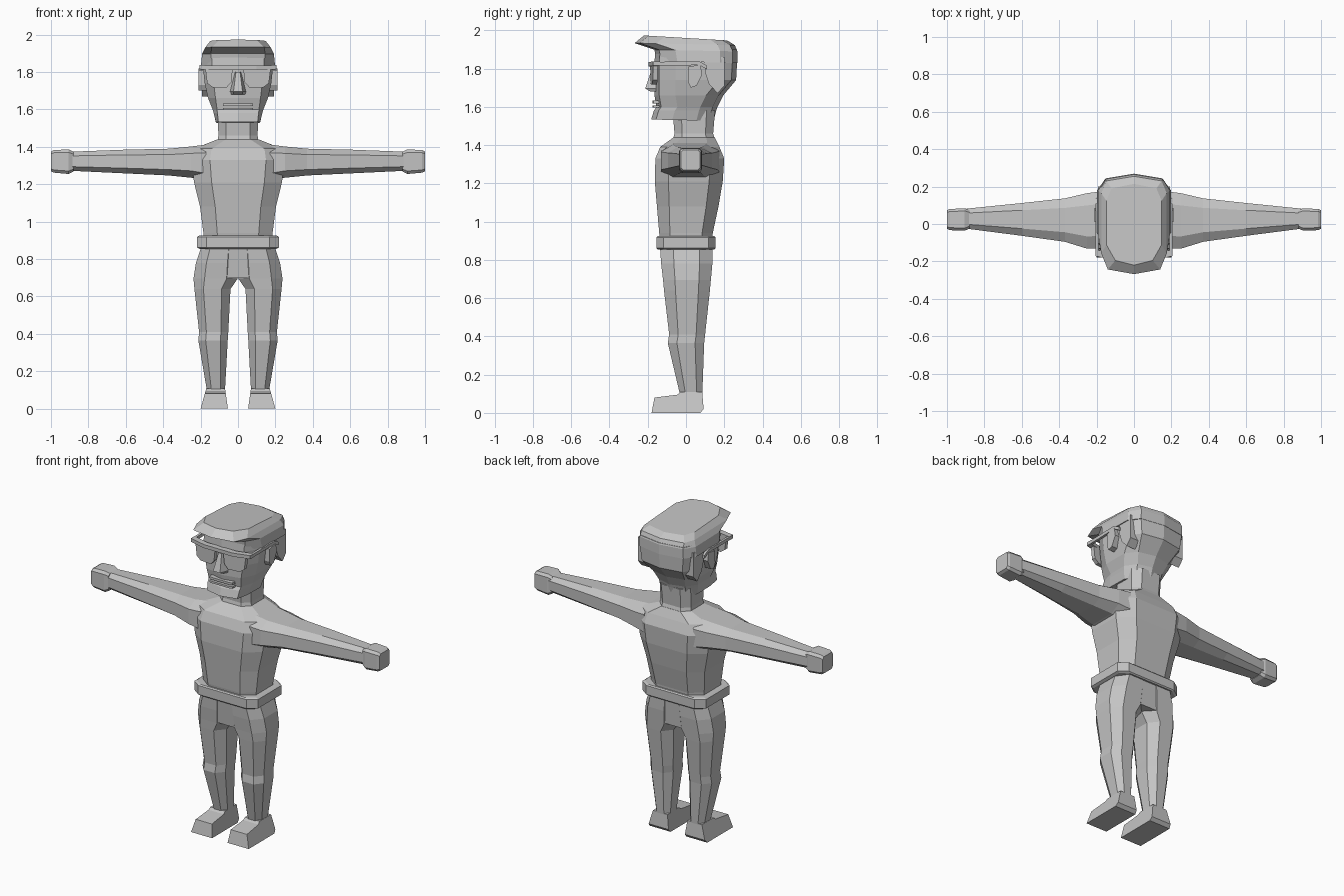
import bpy, bmesh
from mathutils import Vector

grey = bpy.data.materials.new("plain grey")
grey.diffuse_color = (0.55, 0.55, 0.55, 1)


def finish(name, bm, mirror=False):
    """Optionally mirror across x, fix normals and make a flat-shaded object."""
    if mirror:
        copy = bmesh.ops.duplicate(bm, geom=bm.verts[:] + bm.edges[:] + bm.faces[:])["geom"]
        for v in copy:
            if isinstance(v, bmesh.types.BMVert):
                v.co.x *= -1
    bmesh.ops.recalc_face_normals(bm, faces=bm.faces[:])
    me = bpy.data.meshes.new(name)
    bm.to_mesh(me)
    bm.free()
    me.materials.append(grey)
    ob = bpy.data.objects.new(name, me)
    bpy.context.collection.objects.link(ob)
    return ob


def loft(name, rings, mirror=False):
    """Skin a list of equal-length point rings and cap both ends."""
    bm = bmesh.new()
    loops = [[bm.verts.new(p) for p in r] for r in rings]
    n = len(loops[0])
    for a, b in zip(loops, loops[1:]):
        for i in range(n):
            j = (i + 1) % n
            bm.faces.new((a[i], a[j], b[j], b[i]))
    bm.faces.new(loops[0])
    bm.faces.new(loops[-1])
    return finish(name, bm, mirror)


def oct8(u0, u1, v0, v1, c=0.25):
    """Rectangle with cut corners."""
    a, b = (u1 - u0) * c, (v1 - v0) * c
    return [(u0 + a, v0), (u1 - a, v0), (u1, v0 + b), (u1, v1 - b),
            (u1 - a, v1), (u0 + a, v1), (u0, v1 - b), (u0, v0 + b)]


def level(z, x0, x1, y0, y1, c=0.25):
    return [(x, y, z) for x, y in oct8(x0, x1, y0, y1, c)]


def across(x, y0, y1, z0, z1, c=0.22):
    return [(x, y, z) for y, z in oct8(y0, y1, z0, z1, c)]


def head_ring(z, wf, w, yf, yb, wb, tilt=0.0):
    """Ten-sided head section: nearly flat face, wide sides, pointed back."""
    half = [(wf, yf + 0.025), (w, yf + 0.11), (w, yb - 0.09), (wb, yb - 0.025)]
    pts = [(0, yf)] + half + [(0, yb)] + [(-x, y) for x, y in reversed(half)]
    return [(x, y, z - tilt * y) for x, y in pts]


# torso and belt
loft("torso", [level(z, -w, w, y0, y1, 0.2) for z, w, y0, y1 in (
    (0.88, 0.18, -0.13, 0.135), (0.94, 0.185, -0.14, 0.14),
    (1.08, 0.203, -0.152, 0.17), (1.21, 0.235, -0.163, 0.192),
    (1.33, 0.25, -0.16, 0.2), (1.39, 0.235, -0.135, 0.175),
    (1.44, 0.11, -0.065, 0.15))])
loft("belt", [level(z, -w, w, -d, d, 0.12) for z, w, d in (
    (0.855, 0.205, 0.148), (0.862, 0.22, 0.155),
    (0.918, 0.22, 0.155), (0.925, 0.208, 0.148))])

# hips and legs
loft("hips", [level(0.70, -0.12, 0.12, -0.118, 0.128, 0.1),
              level(0.88, -0.17, 0.17, -0.136, 0.139, 0.1)])
loft("legs", [level(*r) for r in (
    (0.87, 0.0, 0.195, -0.136, 0.14), (0.78, 0.0, 0.225, -0.13, 0.138),
    (0.695, 0.002, 0.238, -0.12, 0.13), (0.64, 0.04, 0.233, -0.115, 0.125),
    (0.41, 0.052, 0.208, -0.088, 0.1), (0.365, 0.055, 0.212, -0.095, 0.095),
    (0.09, 0.07, 0.165, -0.03, 0.085))], mirror=True)

# boots: side outline widened towards the sole
boot = [(-0.18, 0.0), (0.075, 0.0), (0.092, 0.02), (0.085, 0.108),
        (-0.03, 0.108), (-0.045, 0.095), (-0.165, 0.08)]
loft("boots", [[(xs + k * z, y, z) for y, z in boot]
               for xs, k in ((0.054, 0.14), (0.2, -0.28))], mirror=True)

# arms and fists
loft("arms", [across(*r) for r in (
    (0.17, -0.13, 0.175, 1.215, 1.412), (0.25, -0.132, 0.165, 1.235, 1.402),
    (0.37, -0.095, 0.137, 1.247, 1.39), (0.60, -0.063, 0.112, 1.258, 1.385),
    (0.895, -0.025, 0.082, 1.272, 1.374))], mirror=True)
loft("hands", [across(x, a, b, c, d, 0.12) for x, a, b, c, d in (
    (0.88, -0.024, 0.075, 1.268, 1.374), (0.905, -0.036, 0.084, 1.255, 1.386),
    (0.985, -0.033, 0.08, 1.262, 1.383), (1.0, -0.026, 0.074, 1.27, 1.374))], mirror=True)

# neck
loft("neck", [level(1.40, -0.115, 0.115, -0.075, 0.16, 0.2),
              level(1.46, -0.105, 0.105, -0.06, 0.142, 0.2),
              level(1.58, -0.108, 0.108, -0.07, 0.152, 0.2)])

# face and back of the head
loft("head", [head_ring(*r) for r in (
    (1.53, 0.105, 0.118, -0.182, 0.145, 0.08, 0.02),
    (1.58, 0.11, 0.13, -0.168, 0.158, 0.09),
    (1.60, 0.112, 0.136, -0.155, 0.165, 0.09),
    (1.66, 0.12, 0.16, -0.165, 0.195, 0.11),
    (1.74, 0.13, 0.178, -0.165, 0.262, 0.14),
    (1.83, 0.14, 0.188, -0.165, 0.267, 0.15),
    (1.90, 0.14, 0.185, -0.16, 0.267, 0.15))])
# hair with a swept-forward fringe
loft("hair", [head_ring(*r) for r in (
    (1.835, 0.14, 0.198, -0.155, 0.269, 0.152, 0.02),
    (1.895, 0.145, 0.192, -0.165, 0.269, 0.15, 0.02),
    (1.928, 0.14, 0.175, -0.268, 0.255, 0.148, 0.02),
    (1.96, 0.10, 0.148, -0.22, 0.215, 0.12, 0.06))])
# back hair that runs behind each ear
loft("side_hair", [[(x, y, z) for y, z in (
    (0.1, 1.86), (0.1, 1.78), (0.12, 1.72), (0.165, 1.67),
    (0.2, 1.71), (0.2, 1.86))] for x in (0.13, 0.193)], mirror=True)

# ears
loft("ears", [[(x, y, z) for y, z in (
    (0.012, 1.81), (0.075, 1.82), (0.085, 1.77), (0.055, 1.71),
    (0.025, 1.7), (0.01, 1.73))] for x in (0.15, 0.21)], mirror=True)

# nose: a wedge flaring to the nostrils
loft("nose", [[(-w, -0.14, z), (w, -0.14, z), (w * 0.5, y, z), (-w * 0.5, y, z)]
              for z, w, y in ((1.68, 0.045, -0.185), (1.695, 0.048, -0.213),
                              (1.80, 0.022, -0.178))])

# lips
for name, zs in (("upper_lip", (1.618, 1.632)), ("lower_lip", (1.596, 1.608))):
    loft(name, [level(z, -0.08, 0.08, -0.176, -0.12, 0.1) for z in zs])

# glasses: lenses, brow bar and temples
lens = [(0.028, 1.82), (0.175, 1.82), (0.165, 1.74), (0.135, 1.718),
        (0.06, 1.718), (0.036, 1.745)]
loft("glasses_lenses", [[(x, y + 0.1 * x, z) for x, z in lens]
                        for y in (-0.19, -0.165)], mirror=True)
loft("glasses_brow", [[(x, y, z), (x, y + 0.035, z), (x, y + 0.035, z + 0.022), (x, y, z + 0.022)]
                      for x, y, z in ((-0.205, -0.172, 1.815), (-0.1, -0.195, 1.812),
                                      (0.1, -0.195, 1.812), (0.205, -0.172, 1.815))])
loft("glasses_temples", [[(x, y, z), (x + 0.015, y, z), (x + 0.015, y, z + 0.02), (x, y, z + 0.02)]
                         for x, y, z in ((0.19, -0.17, 1.815), (0.192, 0.07, 1.818),
                                         (0.19, 0.11, 1.795))], mirror=True)
